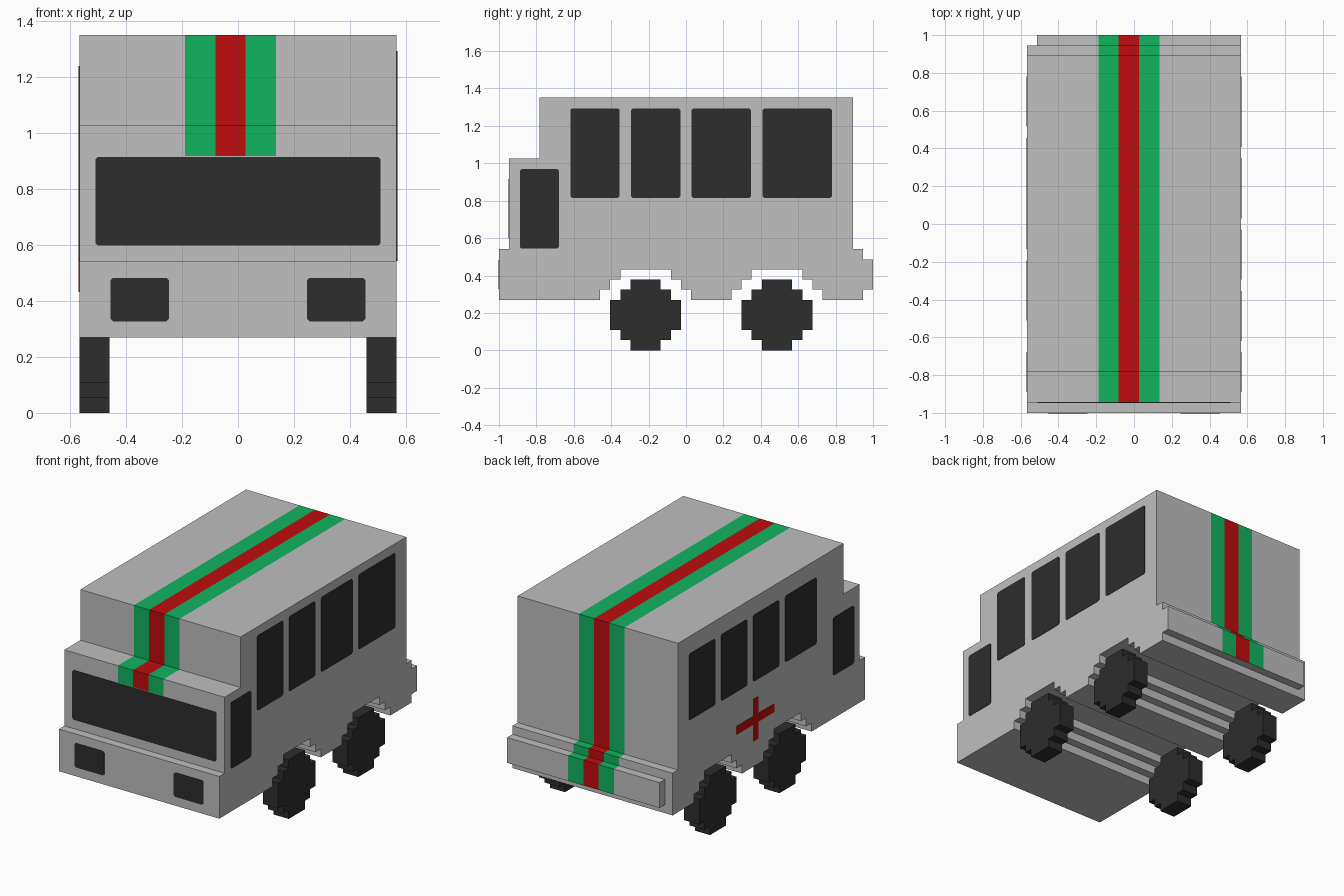
import bpy, bmesh
from mathutils import Vector

cube = bpy.data.objects.get("Cube")
if cube:
    bpy.data.objects.remove(cube, do_unlink=True)

# Everything is laid out on a grid of small blocks: 21 wide, 37 long, 25 high
U = 2 / 37
THIN = 0.04  # plate thickness in blocks


def world(x, y, z):
    return Vector(((x - 10.5) * U, (y - 18.5) * U, z * U))


def material(name, rgb):
    m = bpy.data.materials.new(name)
    m.use_nodes = True
    col = (*rgb, 1)
    m.diffuse_color = col
    m.node_tree.nodes["Principled BSDF"].inputs["Base Color"].default_value = col
    return m


GREY = material("light_grey", (0.523, 0.523, 0.523))
DARK = material("dark_grey", (0.026, 0.026, 0.026))
GREEN = material("green", (0.006, 0.456, 0.117))
RED = material("red", (0.527, 0.004, 0.004))


def prism(name, outline, axis, lo, hi, mats, striped=False):
    """Extrude an outline: axis x takes (y, z) points, axis y takes (x, z)."""
    bm = bmesh.new()
    place = (lambda a, b, d: world(d, a, b)) if axis == "x" else (lambda a, b, d: world(a, d, b))
    face = bm.faces.new([bm.verts.new(place(a, b, lo)) for a, b in outline])
    out = bmesh.ops.extrude_face_region(bm, geom=[face])
    shift = place(0, 0, hi) - place(0, 0, lo)
    bmesh.ops.translate(bm, vec=shift, verts=[v for v in out["geom"] if isinstance(v, bmesh.types.BMVert)])
    bmesh.ops.recalc_face_normals(bm, faces=bm.faces)
    if striped:
        paint_stripe(bm)
    me = bpy.data.meshes.new(name)
    bm.to_mesh(me)
    bm.free()
    for m in mats:
        me.materials.append(m)
    ob = bpy.data.objects.new(name, me)
    bpy.context.collection.objects.link(ob)
    return ob


def paint_stripe(bm):
    """Cut along the stripe edges, then colour the faces inside them."""
    cuts = [((x, 0, 0), (1, 0, 0)) for x in (7, 9, 11, 13)]
    cuts += [((0, 0, z), (0, 0, 1)) for z in (6, 17)]
    for co, no in cuts:
        bmesh.ops.bisect_plane(bm, geom=bm.verts[:] + bm.edges[:] + bm.faces[:],
                               plane_co=world(*co), plane_no=no, dist=1e-5)
    bm.normal_update()
    for f in bm.faces:
        c = f.calc_center_median()
        x, y, z = c.x / U + 10.5, c.y / U + 18.5, c.z / U
        upper = z > 17
        rear = y > 34.9 and z > 6.1
        if 7 < x < 13 and abs(f.normal.x) < 0.5 and f.normal.z > -0.5 and (upper or rear):
            f.material_index = 2 if 9 < x < 11 else 1


def rounded(a0, a1, b0, b1, inset=0.06, r=0.18):
    """Rectangle with small clipped corners."""
    a0, a1, b0, b1 = a0 + inset, a1 - inset, b0 + inset, b1 - inset
    return [(a0 + r, b0), (a1 - r, b0), (a1, b0 + r), (a1, b1 - r),
            (a1 - r, b1), (a0 + r, b1), (a0, b1 - r), (a0, b0 + r)]


# Body side profile, with the stepped wheel arches along the underside
def arch(s):
    return [(s, 5), (s, 6), (s + 1, 6), (s + 1, 7), (s + 2, 7), (s + 2, 8),
            (s + 7, 8), (s + 7, 7), (s + 8, 7), (s + 8, 6), (s + 9, 6), (s + 9, 5)]


profile = [(0, 5)] + arch(10) + arch(23) + [
    (36, 5), (36, 10), (35, 10), (35, 25), (4, 25), (4, 19), (1, 19), (1, 10), (0, 10)]
prism("body", profile, "x", 0, 21, [GREY, GREEN, RED], striped=True)

# Rear bumper stops one block short on the right
prism("rear_bumper", [(36, 6), (37, 6), (37, 9), (36, 9)], "x", 1, 21,
      [GREY, GREEN, RED], striped=True)

# Wheels: stepped discs
quarter = [(1.5, 3.5), (1.5, 2.5), (2.5, 2.5), (2.5, 1.5), (3.5, 1.5)]
disc = (quarter + [(a, -b) for a, b in reversed(quarter)]
        + [(-a, -b) for a, b in quarter] + [(-a, b) for a, b in reversed(quarter)])
for end, yc in (("front", 14.5), ("rear", 27.5)):
    for side, x in (("right", 0), ("left", 19)):
        prism(f"{end}_{side}_wheel", [(yc + a, 3.5 + b) for a, b in disc], "x", x, x + 2, [DARK])

# Windscreen and headlights
prism("windscreen", rounded(1, 20, 11, 17), "y", 1 - THIN, 1, [DARK])
for side, x in (("right", 2), ("left", 15)):
    prism(f"{side}_headlight", rounded(x, x + 4, 6, 9), "y", -THIN, 0, [DARK])

# Side windows: (rear-to-front spans, bottom, top)
left = [(2, 6, 10, 18), (7, 12, 15, 24), (13, 18, 15, 24), (19, 25, 15, 24), (26, 33, 15, 24)]
right = [(2, 6, 10, 17), (9, 15, 15, 23), (16, 21, 15, 23), (22, 27, 15, 23), (28, 33, 15, 23)]
for i, w in enumerate(left):
    prism(f"left_window_{i + 1}", rounded(*w), "x", 21, 21 + THIN, [DARK])
for i, w in enumerate(right):
    prism(f"right_window_{i + 1}", rounded(*w), "x", -THIN, 0, [DARK])

# Red cross on the right side
cross = [(17, 10), (20, 10), (20, 8), (21, 8), (21, 10), (24, 10),
         (24, 11), (21, 11), (21, 13), (20, 13), (20, 11), (17, 11)]
prism("side_cross", cross, "x", -THIN, 0, [RED])
